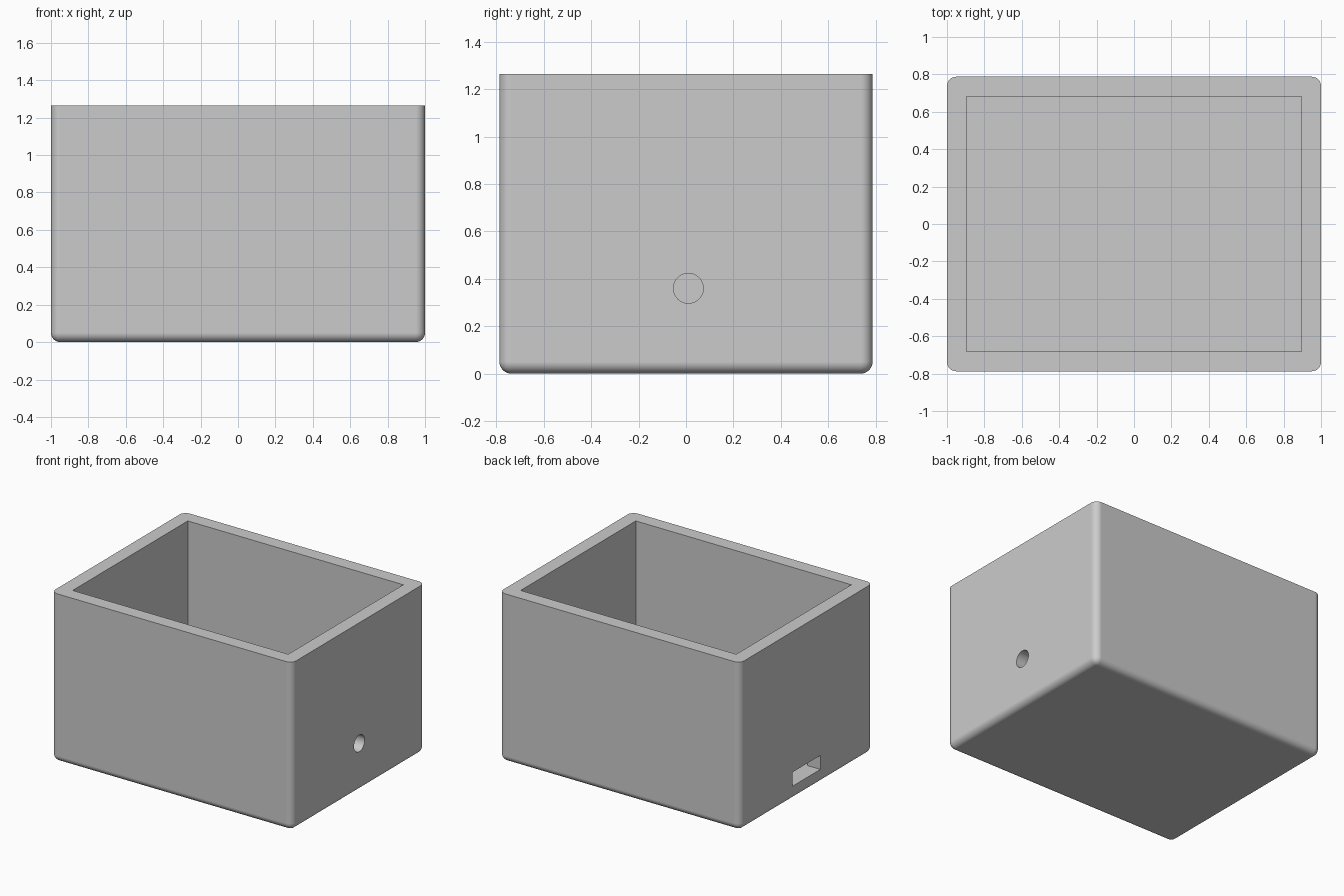
import bpy
import bmesh
import math
from mathutils import Matrix, Vector

if "Cube" in bpy.data.objects:
    bpy.data.objects.remove(bpy.data.objects["Cube"], do_unlink=True)

LENGTH, DEPTH, HEIGHT = 2.0, 1.575, 1.265
WALL = 0.105
RADIUS = 0.05


def finish(name, bm):
    mesh = bpy.data.meshes.new(name)
    bm.to_mesh(mesh)
    bm.free()
    obj = bpy.data.objects.new(name, mesh)
    bpy.context.collection.objects.link(obj)
    return obj


def block(size, centre):
    bm = bmesh.new()
    bmesh.ops.create_cube(
        bm, size=1, matrix=Matrix.Translation(centre) @ Matrix.Diagonal((*size, 1)))
    return bm


def carve(target, cutter):
    cutter.hide_render = True
    mod = target.modifiers.new(cutter.name, 'BOOLEAN')
    mod.operation, mod.solver, mod.object = 'DIFFERENCE', 'EXACT', cutter
    bpy.context.view_layer.objects.active = target
    bpy.ops.object.modifier_apply(modifier=mod.name)
    bpy.data.objects.remove(cutter, do_unlink=True)


# Outer body: rounded uprights and base, crisp rim
bm = block((LENGTH, DEPTH, HEIGHT), Vector((0, 0, HEIGHT / 2)))
soft = [e for e in bm.edges if min(v.co.z for v in e.verts) < 0.01]
bmesh.ops.bevel(bm, geom=soft, offset=RADIUS, offset_type='OFFSET',
                segments=8, profile=0.5, affect='EDGES', clamp_overlap=True)
box = finish("open_box", bm)

# Open cavity
carve(box, finish("cavity_cutter", block(
    (LENGTH - 2 * WALL, DEPTH - 2 * WALL, HEIGHT),
    Vector((0, 0, WALL + HEIGHT / 2)))))

# Round cable hole through the +x wall
bm = bmesh.new()
bmesh.ops.create_cone(
    bm, cap_ends=True, segments=48, radius1=0.063, radius2=0.063, depth=WALL * 2,
    matrix=Matrix.Translation((LENGTH / 2 - WALL / 2, 0.01, 0.36))
    @ Matrix.Rotation(math.pi / 2, 4, 'Y'))
carve(box, finish("hole_cutter", bm))

# Rectangular port slot through the -x wall, level with the floor
carve(box, finish("slot_cutter", block(
    (WALL * 2, 0.33, 0.105), Vector((-LENGTH / 2 + WALL / 2, 0, WALL + 0.0525)))))

# Grey finish
grey = bpy.data.materials.new("plain_grey")
grey.use_nodes = True
colour = (0.6, 0.6, 0.6, 1)
grey.diffuse_color = colour
grey.node_tree.nodes["Principled BSDF"].inputs["Base Color"].default_value = colour
box.data.materials.clear()
box.data.materials.append(grey)

# Smooth rounded edges, flat walls
bpy.ops.object.select_all(action='DESELECT')
box.select_set(True)
bpy.context.view_layer.objects.active = box
bpy.ops.object.shade_smooth_by_angle(angle=math.radians(30))
normals = box.modifiers.new("flat_walls", 'WEIGHTED_NORMAL')
normals.keep_sharp = True
